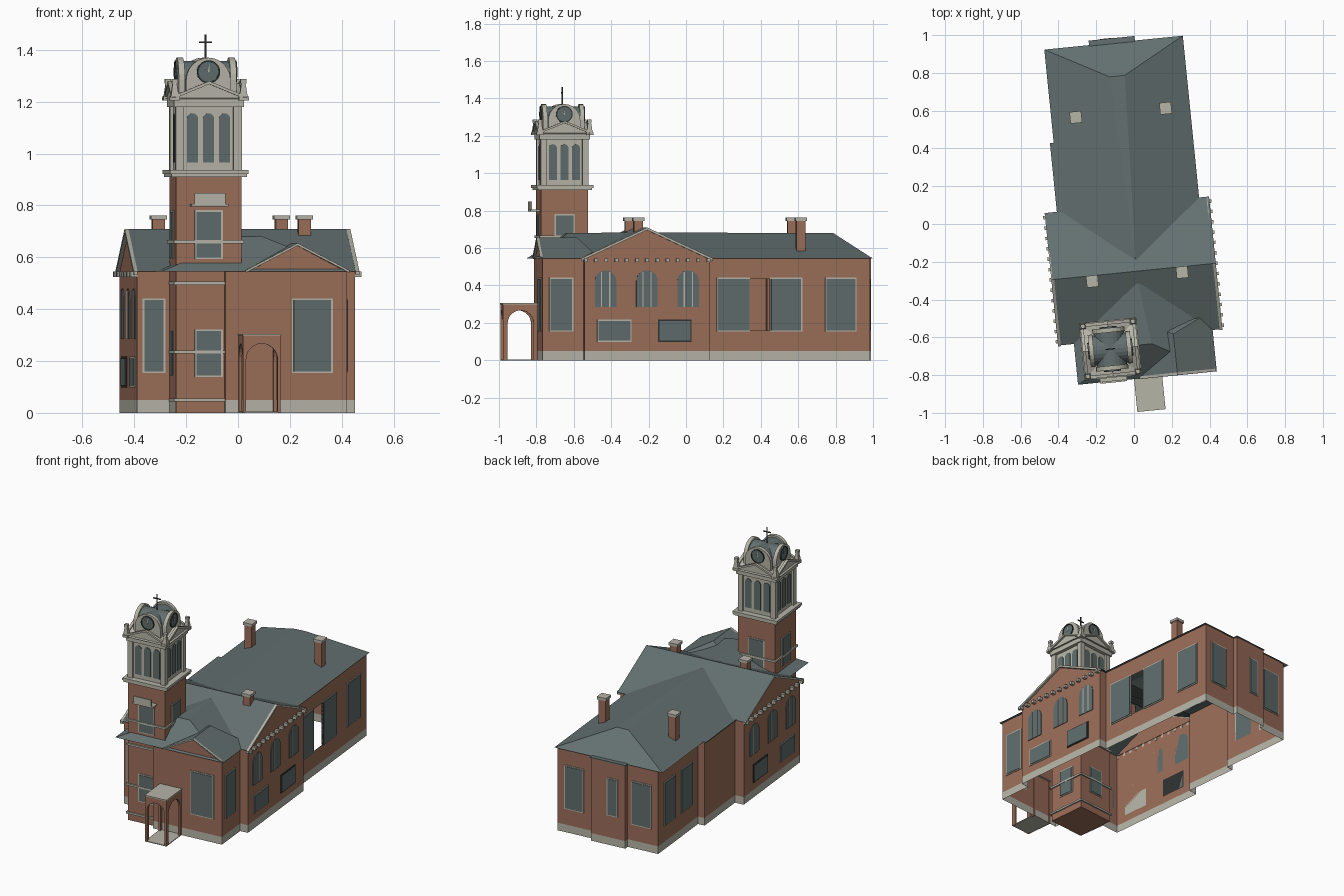
import bpy
from math import sin, cos, pi, radians
from mathutils import Matrix, Vector

cube = bpy.data.objects.get("Cube")
if cube:
    bpy.data.objects.remove(cube)

TURN = Matrix.Rotation(radians(5.75), 4, 'Z')   # the plan is slightly turned


def material(name, rgb):
    m = bpy.data.materials.new(name)
    m.use_nodes = True
    m.diffuse_color = (*rgb, 1)
    m.node_tree.nodes["Principled BSDF"].inputs["Base Color"].default_value = (*rgb, 1)
    return m


BRICK = material("brick", (.33, .155, .1))
STONE = material("pale stone", (.47, .46, .39))
SLATE = material("slate", (.125, .16, .16))
GLASS = material("window glass", (.115, .15, .15))
IRON = material("dark iron", (.03, .032, .032))


def make(name, verts, faces, mat):
    me = bpy.data.meshes.new(name)
    me.from_pydata([tuple(v) for v in verts], [], faces)
    me.materials.append(mat)
    me.update()
    ob = bpy.data.objects.new(name, me)
    bpy.context.collection.objects.link(ob)
    ob.matrix_world = TURN
    return ob


def prism(name, pts, mat, at, ang, d0, d1):
    """Outline (across, z) standing on a wall point, extruded along the outward angle."""
    n, t = Vector((cos(ang), sin(ang), 0)), Vector((-sin(ang), cos(ang), 0))
    o = Vector((at[0], at[1], 0))
    k = len(pts)
    verts = [o + t * a + n * d + Vector((0, 0, z)) for d in (d0, d1) for a, z in pts]
    faces = [tuple(range(k))[::-1], tuple(range(k, 2 * k))]
    faces += [(i, (i + 1) % k, k + (i + 1) % k, k + i) for i in range(k)]
    return make(name, verts, faces, mat)


def block(name, c, hx, hy, z0, z1, mat, taper=1.0):
    verts = [(c[0] + sx * hx * s, c[1] + sy * hy * s, z)
             for z, s in ((z0, 1), (z1, taper))
             for sx, sy in ((-1, -1), (1, -1), (1, 1), (-1, 1))]
    faces = [(3, 2, 1, 0), (4, 5, 6, 7)] + [(i, (i + 1) % 4, 4 + (i + 1) % 4, 4 + i) for i in range(4)]
    return make(name, verts, faces, mat)


def strip(name, path, z0, z1, mat):
    k = len(path)
    verts = [(u, v, z) for z in (z0, z1) for u, v in path]
    return make(name, verts, [(i, i + 1, k + i + 1, k + i) for i in range(k - 1)], mat)


def rect(w, z0, z1):
    return [(-w / 2, z0), (w / 2, z0), (w / 2, z1), (-w / 2, z1)]


def arch(w, z0, z1, n=12):
    r = w / 2
    return [(-r, z0), (r, z0)] + [(r * cos(pi * i / n), z1 - r + r * sin(pi * i / n)) for i in range(n + 1)]


def ring(r, z, n=20):
    return [(r * cos(2 * pi * i / n), z + r * sin(2 * pi * i / n)) for i in range(n)]


def rake(name, half, z0, z1, t, mat, at, ang, d0, d1):
    """Inverted V trim along a gable."""
    pts = [(-half, z0), (0, z1), (half, z0), (half, z0 - t), (0, z1 - t), (-half, z0 - t)]
    prism(name, pts, mat, at, ang, d0, d1)


def window(name, at, ang, w, z0, z1, frame=STONE):
    prism(name + "_frame", rect(w + .014, z0 - .007, z1 + .007), frame, at, ang, 0, .004)
    prism(name + "_glass", rect(w, z0, z1), GLASS, at, ang, 0, .007)


EAST, NORTH, WEST, SOUTH = 0, pi / 2, pi, -pi / 2
EAVE, BASE = .545, .05
LOW, HIGH = .16, .435          # tall window sill and head

# Walls: open shells, with a gap in the east wall
walls = [(.342, .42), (.342, .955), (.096, .955), (.096, .985), (-.137, .985), (-.137, .955),
         (-.345, .955), (-.345, .47), (-.39, .47), (-.39, .1), (-.45, .1), (-.45, -.585),
         (-.325, -.585), (-.32, -.77)]
front = [(-.13, -.76), (-.13, -.805), (.342, -.805), (.342, -.585), (.395, -.585),
         (.395, .09), (.342, .09), (.342, .305)]
strip("rear_walls", walls, BASE, EAVE, BRICK)
strip("front_walls", front, BASE, EAVE, BRICK)
gap = [front[-1], walls[0]]
strip("wall_under_opening", gap, BASE, LOW, BRICK)
strip("wall_over_opening", gap, HIGH, EAVE, BRICK)
strip("rear_plinth", walls, 0, BASE, STONE)
strip("front_plinth", front + walls[:1], 0, BASE, STONE)
for v in gap:
    block("opening_jamb", (.342, v[1]), .004, .004, LOW, HIGH, IRON)
block("rear_bay_cap", (-.02, .97), .122, .02, EAVE - .002, EAVE + .004, SLATE)
block("west_bay_cap", (-.37, .285), .03, .185, EAVE - .002, EAVE + .004, SLATE)

# Rear and front wing roofs, hipped at their ends and meeting the cross roof in valleys
for name, far, end, inner, join in (("rear_roof", .966, .788, -.2, .105), ("front_roof", -.817, -.64, -.31, -.59)):
    l, r, top = -.38, .357, .68
    verts = [(l, join, EAVE), (l, far, EAVE), (r, far, EAVE), (r, join, EAVE),
             (-.05, end, top), (.03, end, top), (-.01, inner, top + .003)]
    make(name, verts, [(0, 1, 4, 6), (1, 2, 5, 4), (2, 3, 6, 5), (4, 5, 6)], SLATE)

# Cross roof with gable ends, trims and corbels
RIDGE, PEAK = -.25, .71
MID = RIDGE, .35
make("cross_roof", [(u, v, z) for u in (-.462, .41) for v, z in ((-.6, EAVE), (RIDGE, PEAK), (.105, EAVE))],
     [(0, 1, 4, 3), (1, 2, 5, 4)], SLATE)
for u, ang, name in ((.395, EAST, "east"), (-.45, WEST, "west")):
    at = (u, RIDGE)
    prism(name + "_gable", [(-.338, EAVE), (.338, EAVE), (0, PEAK - .006)], BRICK, at, ang, -.003, 0)
    rake(name + "_gable_trim", .355, EAVE, PEAK, .014, STONE, at, ang, 0, .015)
    for i in range(13):
        block(name + "_corbel", (u + .012 * cos(ang), RIDGE - .33 + .055 * i), .013, .009, .525, .545, STONE)
    # Arched windows with mullions, low windows beneath
    for i in (-1, 0, 1):
        spot = (u, RIDGE + .222 * i)
        prism(name + "_arch_window", arch(.115, .285, .48), GLASS, spot, ang, 0, .004)
        for off in (-.022, .022):
            prism(name + "_mullion", [(a + off, z) for a, z in rect(.006, .285, .472)], STONE, spot, ang, 0, .007)
    window(name + "_low_window", (u, -.425), ang, .17, .105, .21)
    window(name + "_low_window", (u, -.1), ang, .165, .105, .21, IRON)

# Tall windows
for v, w in ((.22, .165), (.503, .16), (.798, .155), (-.705, .115)):
    window("east_tall_window", (.342, v), EAST, w, LOW, HIGH)
for v in (.815, .61):
    window("west_tall_window", (-.345, v), WEST, .13, LOW, HIGH)
for u in (.228, -.232):
    window("rear_tall_window", (u, .955), NORTH, .12, LOW, HIGH)
window("rear_narrow_window", (-.05, .985), NORTH, .06, .2, HIGH)
window("front_tall_window", (.207, -.805), SOUTH, .145, LOW, HIGH)
window("front_side_window", (-.385, -.585), SOUTH, .075, LOW, HIGH)

# Front pediment and its roof
P = (.149, -.805)
prism("pediment_wall", [(-.19, EAVE), (.19, EAVE), (0, .645)], BRICK, P, SOUTH, -.003, 0)
rake("pediment_trim", .2, EAVE + .006, .655, .01, STONE, P, SOUTH, 0, .012)
make("pediment_roof", [(-.06, -.82, EAVE), (P[0], -.82, .655), (.358, -.82, EAVE),
                       (-.06, -.5, EAVE), (P[0], -.6, .655), (.358, -.5, EAVE)],
     [(0, 1, 4, 3), (1, 2, 5, 4), (3, 4, 5)], SLATE)

# Chimneys
for u in (-.25, .228):
    for v in (.593, -.28):
        block("chimney", (u, v), .024, .024, .55, .745, BRICK)
        block("chimney_cap", (u, v), .031, .031, .745, .762, STONE)

# Porch: three arched sides under a flat top
PC = (-.007, -.895)


def portal(name, half, w, at, ang):
    gate = arch(w, 0, .267)
    pts = [(-half, 0), (-half, .3), (half, .3), (half, 0)] + gate[2:] + gate[:1]
    pts.insert(4, (w / 2, 0))
    prism(name, pts, BRICK, at, ang, -.012, 0)


portal("porch_front", .073, .122, (PC[0], -.99), SOUTH)
for s, ang in ((1, EAST), (-1, WEST)):
    portal("porch_side", .095, .14, (PC[0] + s * .073, PC[1]), ang)
block("porch_top", PC, .075, .097, .298, .305, STONE)
block("porch_floor", PC, .073, .095, 0, .005, STONE)

# Tower shaft with bands and windows on all four sides
T, H = (-.191, -.646), .127
block("tower_shaft", T, H, H, 0, .91, BRICK)
for z in (BASE, .235, .5, .66):
    block("tower_band", T, H + .009, H + .009, z - .006, z + .006, STONE)
block("tower_cornice", T, .146, .146, .91, .922, STONE)
block("belfry_floor", T, .152, .152, .922, .937, STONE)
block("belfry_core", T, .114, .114, .937, 1.2, STONE)
block("belfry_entablature", T, .136, .136, 1.18, 1.212, STONE)
for sx in (-1, 1):
    for sy in (-1, 1):
        block("belfry_pier", (T[0] + sx * .112, T[1] + sy * .112), .016, .016, .937, 1.19, STONE)
        c = (T[0] + sx * .133, T[1] + sy * .133)
        block("pinnacle_base", c, .018, .018, 1.205, 1.222, STONE)
        block("pinnacle", c, .015, .015, 1.222, 1.27, STONE, .55)
        block("pinnacle_cap", c, .011, .011, 1.27, 1.287, STONE)

for ang in (EAST, NORTH, WEST, SOUTH):
    for z0, z1 in ((.145, .315), (.6, .775)):
        window("tower_window", (T[0] + H * cos(ang), T[1] + H * sin(ang)), ang, .095, z0, z1)
    # Belfry arches
    for off in (-.062, 0, .062):
        prism("belfry_arch", [(a + off, z) for a, z in arch(.043, .965, 1.155)], GLASS, T, ang, .11, .118)
    prism("belfry_gable", [(-.147, 1.21), (.147, 1.21), (0, 1.272)], STONE, T, ang, 0, .136)
    rake("belfry_gable_trim", .153, 1.217, 1.28, .012, STONE, T, ang, .13, .147)
    # Clock stage
    prism("clock_vault", arch(.16, 1.22, 1.358), SLATE, T, ang, 0, .1)
    prism("clock_front", arch(.172, 1.22, 1.37), STONE, T, ang, .088, .112)
    prism("clock_face", ring(.045, 1.315), GLASS, T, ang, .11, .116)
    prism("clock_rim", ring(.045, 1.315) + ring(.045, 1.315)[:1] + (ring(.039, 1.315) + ring(.039, 1.315)[:1])[::-1],
          IRON, T, ang, .11, .119)
    prism("hour_hand", [(-.003, 1.315), (.003, 1.312), (-.018, 1.335)], STONE, T, ang, .11, .118)
    prism("minute_hand", [(-.003, 1.315), (.003, 1.315), (.004, 1.35)], STONE, T, ang, .11, .118)

# Ledge above the tower's front window
block("front_ledge", (T[0], T[1] - H - .025), .072, .025, .796, .806, STONE)
block("front_ledge_lip", (T[0], T[1] - H - .046), .06, .005, .806, .848, STONE)

# Cross on top
block("cross_pole", T, .003, .003, 1.35, 1.46, IRON)
block("cross_bar", T, .025, .003, 1.427, 1.433, IRON)
